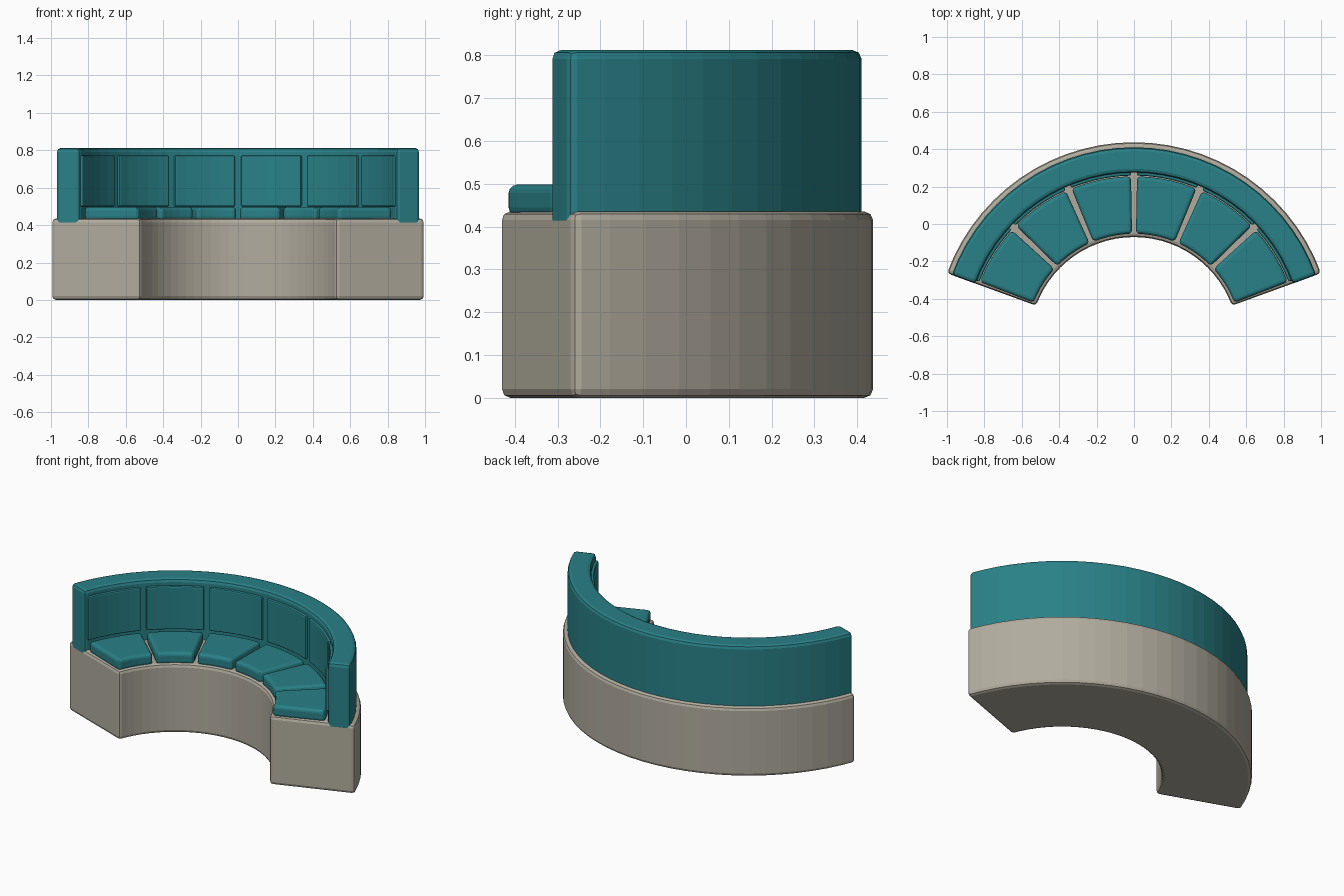
import bpy, bmesh
from math import radians, cos, sin

if "Cube" in bpy.data.objects:
    bpy.data.objects.remove(bpy.data.objects["Cube"])

CY = -0.627          # y of the common arc centre
START, SWEEP = 20.0, 140.0


def material(name, rgb):
    m = bpy.data.materials.new(name)
    m.diffuse_color = (*rgb, 1)
    m.use_nodes = True
    m.node_tree.nodes["Principled BSDF"].inputs["Base Color"].default_value = m.diffuse_color
    return m


fabric = material("teal_fabric", (0.022, 0.22, 0.245))
plinth = material("beige_plinth", (0.44, 0.41, 0.34))


def arc_block(name, r0, r1, z0, z1, a0, a1, steps, bevel, segs, mat):
    """Rectangular section swept along an arc, with rounded edges."""
    bm = bmesh.new()
    rings = []
    for i in range(steps + 1):
        a = radians(a0 + (a1 - a0) * i / steps)
        rings.append([bm.verts.new((r * cos(a), CY + r * sin(a), z))
                      for r, z in ((r0, z0), (r1, z0), (r1, z1), (r0, z1))])
    for p, q in zip(rings, rings[1:]):
        for k in range(4):
            n = (k + 1) % 4
            bm.faces.new((p[k], p[n], q[n], q[k]))
    bm.faces.new(rings[0][::-1])
    bm.faces.new(rings[-1])
    bmesh.ops.recalc_face_normals(bm, faces=bm.faces[:])
    me = bpy.data.meshes.new(name)
    bm.to_mesh(me)
    bm.free()
    me.materials.append(mat)
    ob = bpy.data.objects.new(name, me)
    bpy.context.collection.objects.link(ob)
    mod = ob.modifiers.new("rounded_edges", 'BEVEL')
    mod.width = bevel
    mod.segments = segs
    mod.limit_method = 'ANGLE'
    mod.angle_limit = radians(40)
    return ob


# Plinth and curved backrest
arc_block("base", 0.557, 1.064, 0, 0.435, START, START + SWEEP, 28, 0.02, 2, plinth)
arc_block("backrest", 0.902, 1.037, 0.395, 0.812, START - 0.03,
          START + SWEEP + 0.03, 28, 0.02, 2, fabric)

# Six seat cushions with matching back pads
COUNT, GAP = 6, 1.05
for i in range(COUNT):
    a0 = START + SWEEP * i / COUNT + GAP
    a1 = START + SWEEP * (i + 1) / COUNT - GAP
    arc_block(f"seat_cushion_{i + 1}", 0.575, 0.882, 0.425, 0.498,
              a0, a1, 5, 0.02, 3, fabric)
    arc_block(f"back_pad_{i + 1}", 0.886, 0.912, 0.50, 0.772,
              a0, a1, 5, 0.008, 2, fabric)
